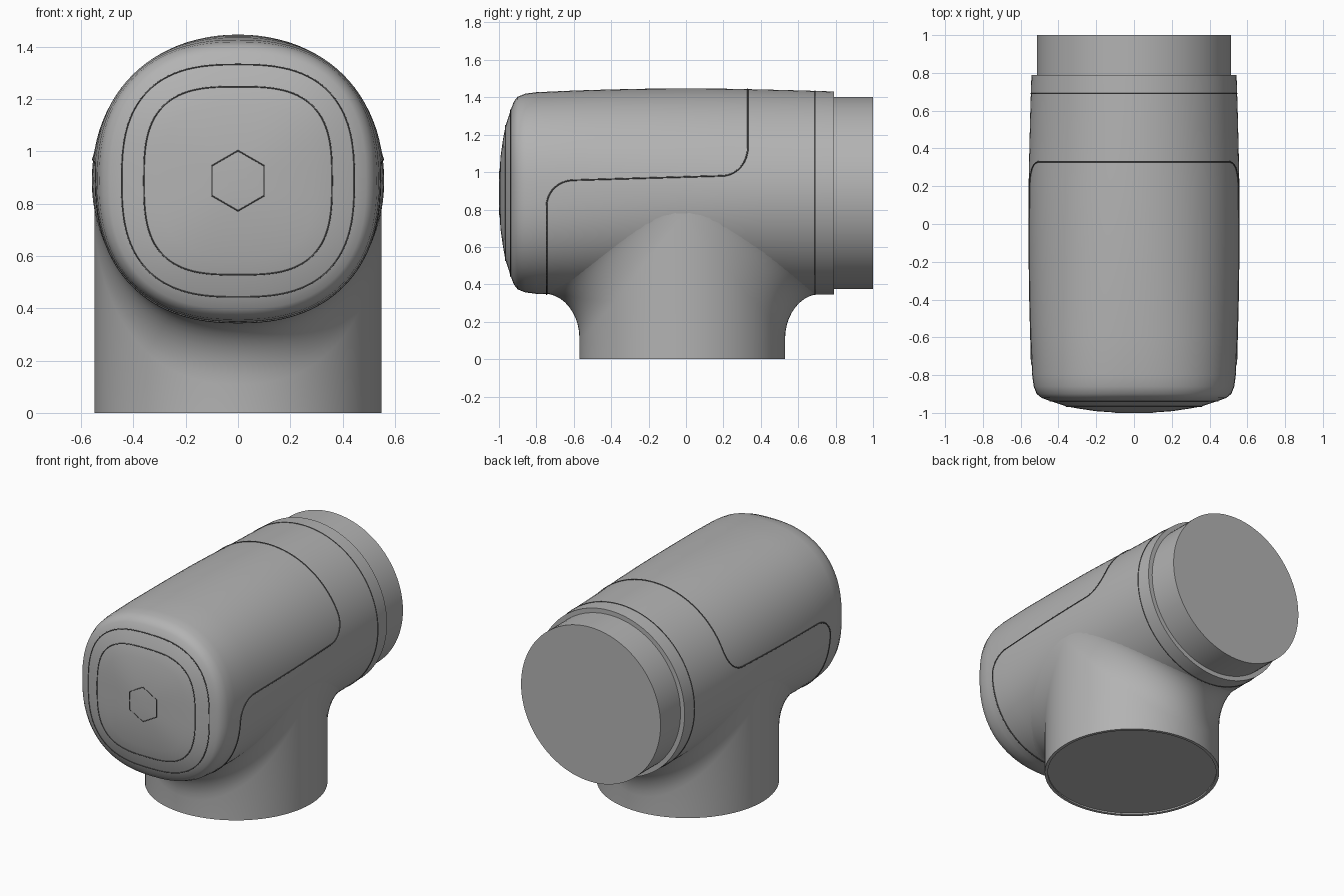
import bpy, bmesh
from math import sin, cos, pi, radians, copysign

if "Cube" in bpy.data.objects:
    bpy.data.objects.remove(bpy.data.objects["Cube"], do_unlink=True)

SEG = 96
AXIS_Z = 0.888          # height of the horizontal axis
BOTTOM_RADIUS = 0.543   # the underside of the body runs straight


def material(name, value):
    m = bpy.data.materials.new(name)
    m.use_nodes = True
    color = (value, value, value, 1)
    m.diffuse_color = color
    m.node_tree.nodes["Principled BSDF"].inputs["Base Color"].default_value = color
    return m


GREY = material("housing grey", 0.45)
DARK = material("seam dark grey", 0.1)

# Body stations from front dome to back rim: y, radius, squareness
STATIONS = [
    (-1.0, 0.04, 3.1), (-0.998, 0.10, 3.1), (-0.991, 0.20, 3.1),
    (-0.978, 0.29, 3.1), (-0.965, 0.36, 3.0), (-0.937, 0.445, 2.7),
    (-0.92, 0.49, 2.5), (-0.90, 0.515, 2.42), (-0.86, 0.531, 2.38),
    (-0.8, 0.539, 2.35), (-0.6, 0.548, 2.28), (-0.4, 0.554, 2.2),
    (-0.2, 0.558, 2.14), (0, 0.559, 2.1), (0.2, 0.558, 2.05),
    (0.4, 0.554, 2), (0.6, 0.549, 2), (0.79, 0.543, 2),
]


def section(y):
    """Radius and squareness of the body at y."""
    for (y0, r0, n0), (y1, r1, n1) in zip(STATIONS, STATIONS[1:]):
        if y <= y1:
            t = (y - y0) / (y1 - y0)
            return r0 + t * (r1 - r0), n0 + t * (n1 - n0)
    return STATIONS[-1][1:]


def body_point(y, a):
    r, n = section(y)
    x = copysign(abs(cos(a)) ** (2 / n), cos(a)) * r
    z = copysign(abs(sin(a)) ** (2 / n), sin(a))
    return x, y, AXIS_Z + z * (r if z > 0 else min(r, BOTTOM_RADIUS))


def side_point(y, z):
    """Point on the left flank of the body at a given height."""
    r, n = section(y)
    return r * max(0, 1 - abs((z - AXIS_Z) / r) ** n) ** (1 / n), y, z


def underside(x, y):
    r, n = section(y)
    return AXIS_Z - min(r, BOTTOM_RADIUS) * max(0, 1 - abs(x / r) ** n) ** (1 / n)


def angles(offset=0.0):
    return [2 * pi * (i + offset) / SEG for i in range(SEG)]


def loft(name, rings, cap_start=True, cap_end=True):
    bm = bmesh.new()
    rows = [[bm.verts.new(p) for p in ring] for ring in rings]
    for a, b in zip(rows, rows[1:]):
        for i in range(SEG):
            j = (i + 1) % SEG
            bm.faces.new((a[i], a[j], b[j], b[i]))
    if cap_start:
        bm.faces.new(rows[0])
    if cap_end:
        bm.faces.new(rows[-1])
    bmesh.ops.recalc_face_normals(bm, faces=bm.faces)
    mesh = bpy.data.meshes.new(name)
    bm.to_mesh(mesh)
    bm.free()
    mesh.materials.append(GREY)
    ob = bpy.data.objects.new(name, mesh)
    bpy.context.collection.objects.link(ob)
    bpy.ops.object.select_all(action="DESELECT")
    ob.select_set(True)
    bpy.context.view_layer.objects.active = ob
    bpy.ops.object.shade_smooth_by_angle(angle=radians(40))
    return ob


def seam(name, points, depth=0.004):
    curve = bpy.data.curves.new(name, "CURVE")
    curve.dimensions = "3D"
    curve.bevel_depth = depth
    curve.bevel_resolution = 1
    spline = curve.splines.new("POLY")
    spline.points.add(len(points) - 1)
    for sp, p in zip(spline.points, points):
        sp.co = (*p, 1)
    spline.use_cyclic_u = True
    curve.materials.append(DARK)
    ob = bpy.data.objects.new(name, curve)
    bpy.context.collection.objects.link(ob)


# Horizontal body with domed front
loft("body", [[body_point(s[0], a) for a in angles()] for s in STATIONS])

# Round spigot at the back
loft("back_spigot", [[(0.513 * cos(a), y, AXIS_Z + 0.513 * sin(a)) for a in angles()]
                     for y in (0.77, 1.0)])

# Vertical neck, flaring front and back into the underside of the body
NECK_Y, NECK_R, STEPS = -0.02, 0.55, 10


def neck_ring(r, z):
    return [(r * cos(a), NECK_Y + r * sin(a), z) for a in angles(0.5)]


def flare_ring(t):
    ring = []
    for a in angles(0.5):
        spread = abs(sin(a)) ** 0.5
        x, y0 = NECK_R * cos(a), NECK_Y + NECK_R * sin(a)
        reach = copysign(0.19 * spread, sin(a))
        top = underside(x, y0 + reach) + 0.003
        ring.append((x, y0 + reach * (1 - cos(t)), top - 0.24 * spread * (1 - sin(t))))
    return ring


loft("neck", [neck_ring(0.53, 0.01), neck_ring(0.53, 0), neck_ring(NECK_R, 0)]
     + [flare_ring(pi / 2 * i / STEPS) for i in range(STEPS + 1)], cap_end=False)

# Seams around the back collar and on the front dome
for name, y in (("collar_seam", 0.69), ("outer_dome_seam", -0.937), ("inner_dome_seam", -0.965)):
    seam(name, [body_point(y, a) for a in angles()], 0.003)
seam("hex_plug_seam", [(0.115 * sin(i * pi / 3), -0.997, AXIS_Z + 0.115 * cos(i * pi / 3))
                       for i in range(6)], 0.003)

# Stepped cover seam: over the top, along the flank, down and under
QUARTER = [pi / 2 * i / 12 for i in range(13)]
half = [body_point(0.33, radians(d)) for d in range(90, 27, -3)]
half += [side_point(0.33 - 0.14 * (1 - cos(t)), 1.13 - 0.15 * sin(t)) for t in QUARTER]
half += [side_point(0.19 - 0.79 * i / 20, 0.98 - 0.023 * i / 20) for i in range(1, 20)]
half += [side_point(-0.6 - 0.145 * sin(t), 0.957 - 0.137 * (1 - cos(t))) for t in QUARTER]
half += [body_point(-0.745, radians(d)) for d in range(-9, -91, -3)]
seam("cover_seam", half + [(-x, y, z) for x, y, z in reversed(half[1:-1])])
